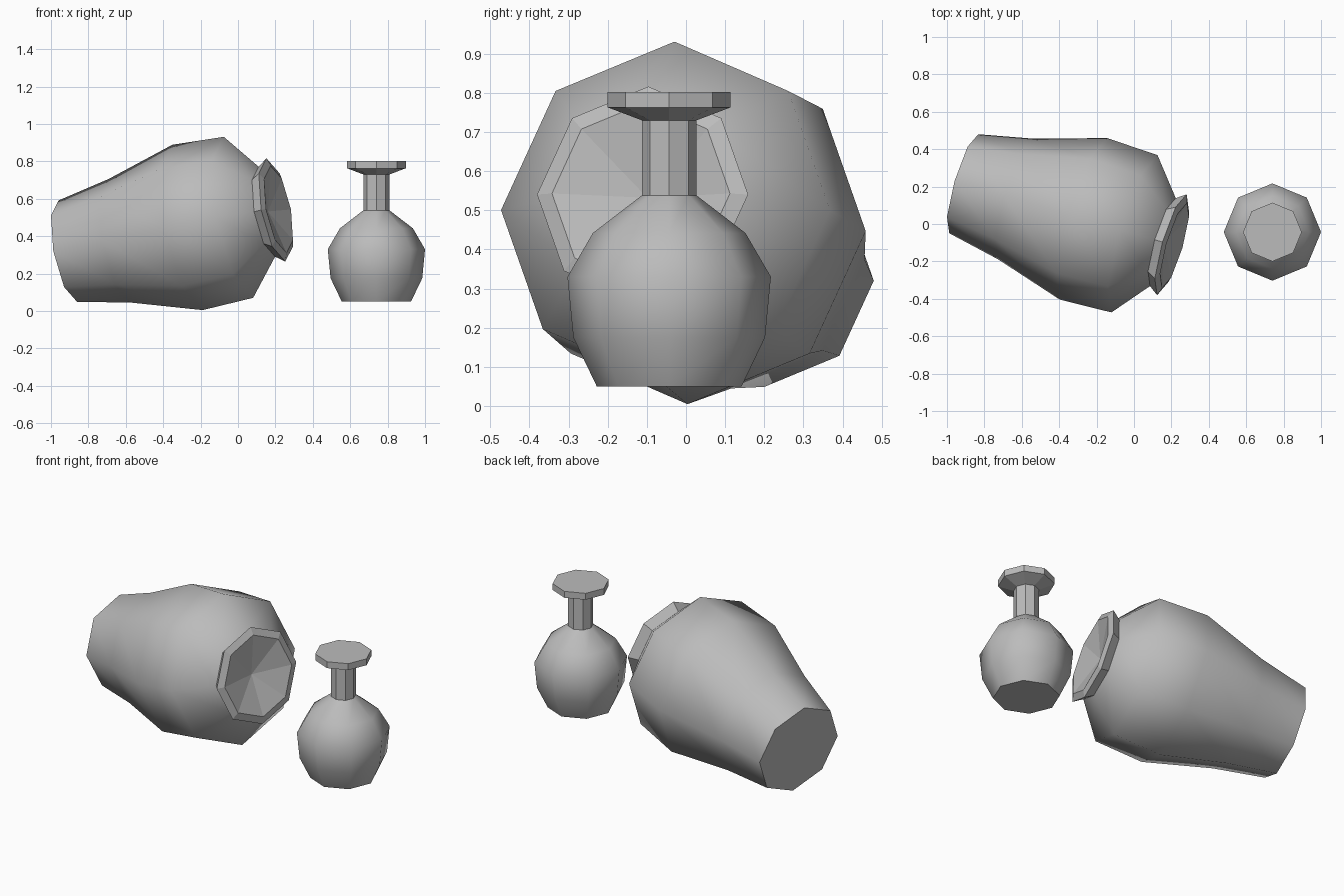
import bpy
import bmesh
from math import cos, sin, tau
from mathutils import Euler, Matrix, Vector

if "Cube" in bpy.data.objects:
    bpy.data.objects.remove(bpy.data.objects["Cube"])

SIDES = 8

clay = bpy.data.materials.new("clay_grey")
clay.use_nodes = True
GREY = (0.5, 0.5, 0.5, 1)
clay.diffuse_color = GREY
clay.node_tree.nodes["Principled BSDF"].inputs["Base Color"].default_value = GREY


def lathe(name, profile, matrix, smooth=False, cap_start=False, cap_end=False):
    """Spin (radius, height) points about local z into an eight-sided shell."""
    bm = bmesh.new()
    rings = []
    for radius, height in profile:
        count = SIDES if radius else 1
        rings.append([bm.verts.new((radius * cos(tau * i / SIDES),
                                    radius * sin(tau * i / SIDES), height))
                      for i in range(count)])
    for low, high in zip(rings, rings[1:]):
        for i in range(SIDES):
            j = (i + 1) % SIDES
            if len(high) == 1:
                face = bm.faces.new((low[i], low[j], high[0]))
            else:
                face = bm.faces.new((low[i], low[j], high[j], high[i]))
            face.smooth = smooth
    # Caps stay flat so their borders read as crisp edges
    if cap_start:
        bm.faces.new(rings[0][::-1])
    if cap_end:
        bm.faces.new(rings[-1])
    mesh = bpy.data.meshes.new(name)
    bm.to_mesh(mesh)
    bm.free()
    mesh.materials.append(clay)
    obj = bpy.data.objects.new(name, mesh)
    obj.matrix_world = matrix
    bpy.context.collection.objects.link(obj)
    return obj


# Large jar, toppled on its side
jar = Matrix.LocRotScale(Vector((-0.91, 0.215, 0.32)), Euler((0, 1.383, -0.285)), None)
lathe("jar_body",
      [(0.276, 0), (0.336, 0.294), (0.45, 0.679), (0.438, 0.968), (0.245, 1.129)],
      jar, smooth=True, cap_start=True)
# Flared rim with a shallow hollow mouth
lathe("jar_rim", [(0.245, 1.129), (0.281, 1.18), (0.237, 1.195), (0, 1.135)], jar)

# Small upright bottle
bottle = Matrix.Translation((0.74, -0.043, 0.05))
lathe("bottle_body",
      [(0.185, 0), (0.245, 0.125), (0.26, 0.28), (0.195, 0.392), (0.07, 0.488)],
      bottle, smooth=True, cap_start=True)
# Straight neck opening into a flat disc lip
lathe("bottle_neck", [(0.07, 0.488), (0.07, 0.68)], bottle)
lathe("bottle_lip", [(0.07, 0.68), (0.157, 0.713), (0.157, 0.752)], bottle, cap_end=True)
